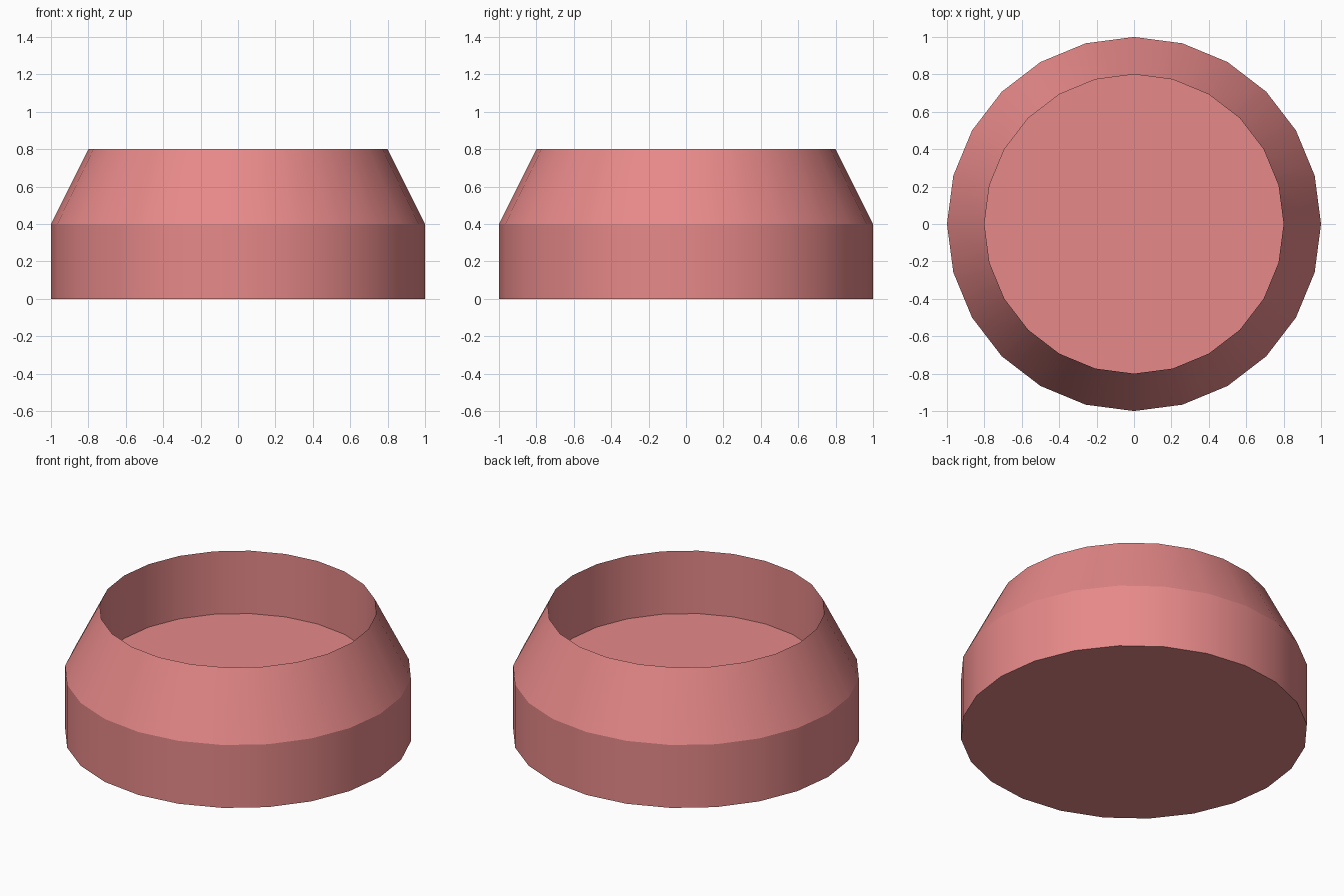
import bpy, bmesh, math

if "Cube" in bpy.data.objects:
    bpy.data.objects.remove(bpy.data.objects["Cube"])

SIDES = 24
# Half profile (radius, height): outer wall, tapered shoulder, recess wall
PROFILE = [(1.0, 0.0), (1.0, 0.4), (0.8, 0.8), (0.8, 0.4)]

# Revolve the profile into rings of vertices
bm = bmesh.new()
rings = []
for r, z in PROFILE:
    angles = [2 * math.pi * i / SIDES for i in range(SIDES)]
    rings.append([bm.verts.new((r * math.cos(a), r * math.sin(a), z)) for a in angles])

# Walls
for low, high in zip(rings, rings[1:]):
    for i in range(SIDES):
        j = (i + 1) % SIDES
        bm.faces.new((low[i], low[j], high[j], high[i]))

# Underside and recessed floor
bm.faces.new(rings[0][::-1])
bm.faces.new(rings[-1])

mesh = bpy.data.meshes.new("tapered_dish")
bm.to_mesh(mesh)
bm.free()
dish = bpy.data.objects.new("tapered_dish", mesh)
bpy.context.collection.objects.link(dish)

# Pink finish
pink = bpy.data.materials.new("pink")
pink.diffuse_color = (0.8, 0.25, 0.25, 1)
pink.use_nodes = True
pink.node_tree.nodes["Principled BSDF"].inputs["Base Color"].default_value = pink.diffuse_color
mesh.materials.append(pink)

# Smooth around the sides, crisp at the shoulder and rims
bpy.context.view_layer.objects.active = dish
dish.select_set(True)
bpy.ops.object.shade_smooth_by_angle(angle=math.radians(20))
